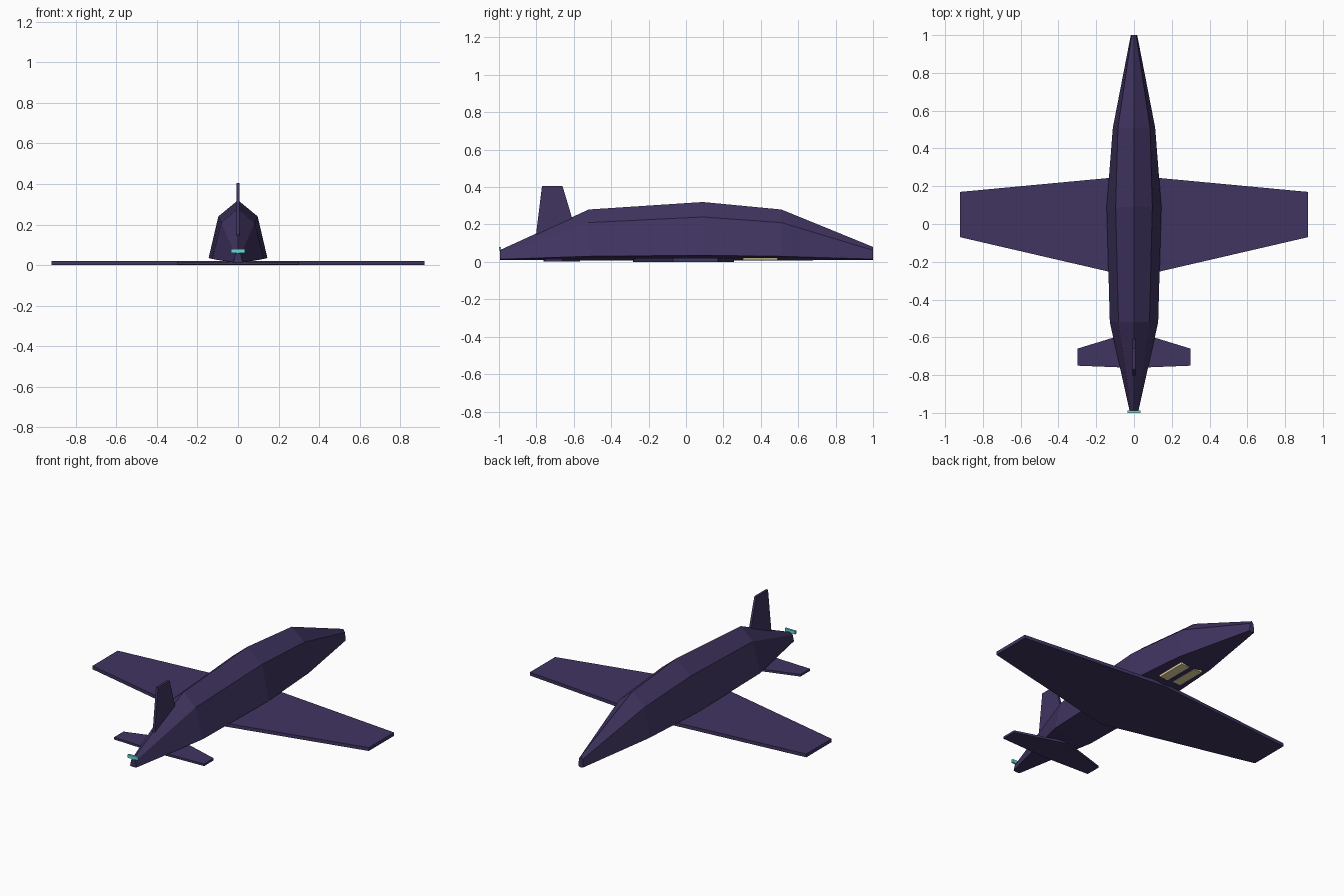
import bpy, bmesh

if "Cube" in bpy.data.objects:
    bpy.data.objects.remove(bpy.data.objects["Cube"])


def material(name, color):
    m = bpy.data.materials.new(name)
    m.diffuse_color = (*color, 1)
    m.use_nodes = True
    m.node_tree.nodes["Principled BSDF"].inputs["Base Color"].default_value = m.diffuse_color
    return m


PURPLE = material("dark_purple", (0.052, 0.035, 0.12))
CYAN = material("cyan", (0.13, 0.72, 0.70))
YELLOW = material("pale_yellow", (0.80, 0.70, 0.36))


def loft(name, rings, mat):
    """Skin a list of equal-length closed rings and cap both ends."""
    bm = bmesh.new()
    loops = [[bm.verts.new(p) for p in ring] for ring in rings]
    n = len(loops[0])
    for a, b in zip(loops, loops[1:]):
        for i in range(n):
            j = (i + 1) % n
            bm.faces.new((a[i], a[j], b[j], b[i]))
    bm.faces.new(loops[0])
    bm.faces.new(loops[-1])
    bmesh.ops.recalc_face_normals(bm, faces=bm.faces)
    mesh = bpy.data.meshes.new(name)
    bm.to_mesh(mesh)
    bm.free()
    mesh.materials.append(mat)
    obj = bpy.data.objects.new(name, mesh)
    bpy.context.collection.objects.link(obj)
    return obj


def box(name, x, y, z, mat):
    ring = [(x[0], y[0]), (x[1], y[0]), (x[1], y[1]), (x[0], y[1])]
    return loft(name, [[(px, py, h) for px, py in ring] for h in z], mat)


def flat_wing(name, root, tip, span, z):
    """Tapered slab through the body; root and tip are (back, front) y pairs."""
    outline = [(0, root[0]), (span, tip[0]), (span, tip[1]), (0, root[1]),
               (-span, tip[1]), (-span, tip[0])]
    return loft(name, [[(x, y, h) for x, y in outline] for h in z], PURPLE)


# Fuselage: y, top z, shoulder x, shoulder z, side x, side z, keel z
stations = [
    (-0.995, 0.063, 0.014, 0.050, 0.022, 0.014, 0.010),
    (-0.52, 0.280, 0.082, 0.210, 0.128, 0.030, 0.008),
    (0.09, 0.320, 0.097, 0.240, 0.145, 0.035, 0.008),
    (0.51, 0.280, 0.085, 0.210, 0.112, 0.030, 0.008),
    (1.0, 0.080, 0.012, 0.062, 0.017, 0.015, 0.010),
]
loft("fuselage", [
    [(0, y, top), (sx, y, sz), (wx, y, wz), (0, y, keel), (-wx, y, wz), (-sx, y, sz)]
    for y, top, sx, sz, wx, wz, keel in stations], PURPLE)

# Main wing and tailplane
flat_wing("main_wing", (-0.283, 0.256), (-0.07, 0.17), 0.92, (0, 0.02))
flat_wing("tailplane", (-0.762, -0.568), (-0.75, -0.66), 0.30, (0.003, 0.016))

# Upright fin
fin = [(-0.805, 0.12), (-0.575, 0.12), (-0.66, 0.405), (-0.77, 0.405)]
loft("tail_fin", [[(x, y, z) for y, z in fin] for x in (-0.007, 0.007)], PURPLE)

# Tail light bar
box("tail_light", (-0.034, 0.034), (-1.0, -0.988), (0.060, 0.079), CYAN)

# Pair of light strips under the body
for side, cx in (("left", -0.045), ("right", 0.045)):
    box(side + "_belly_light", (cx - 0.028, cx + 0.028), (0.305, 0.49),
        (0.009, 0.022), YELLOW)
